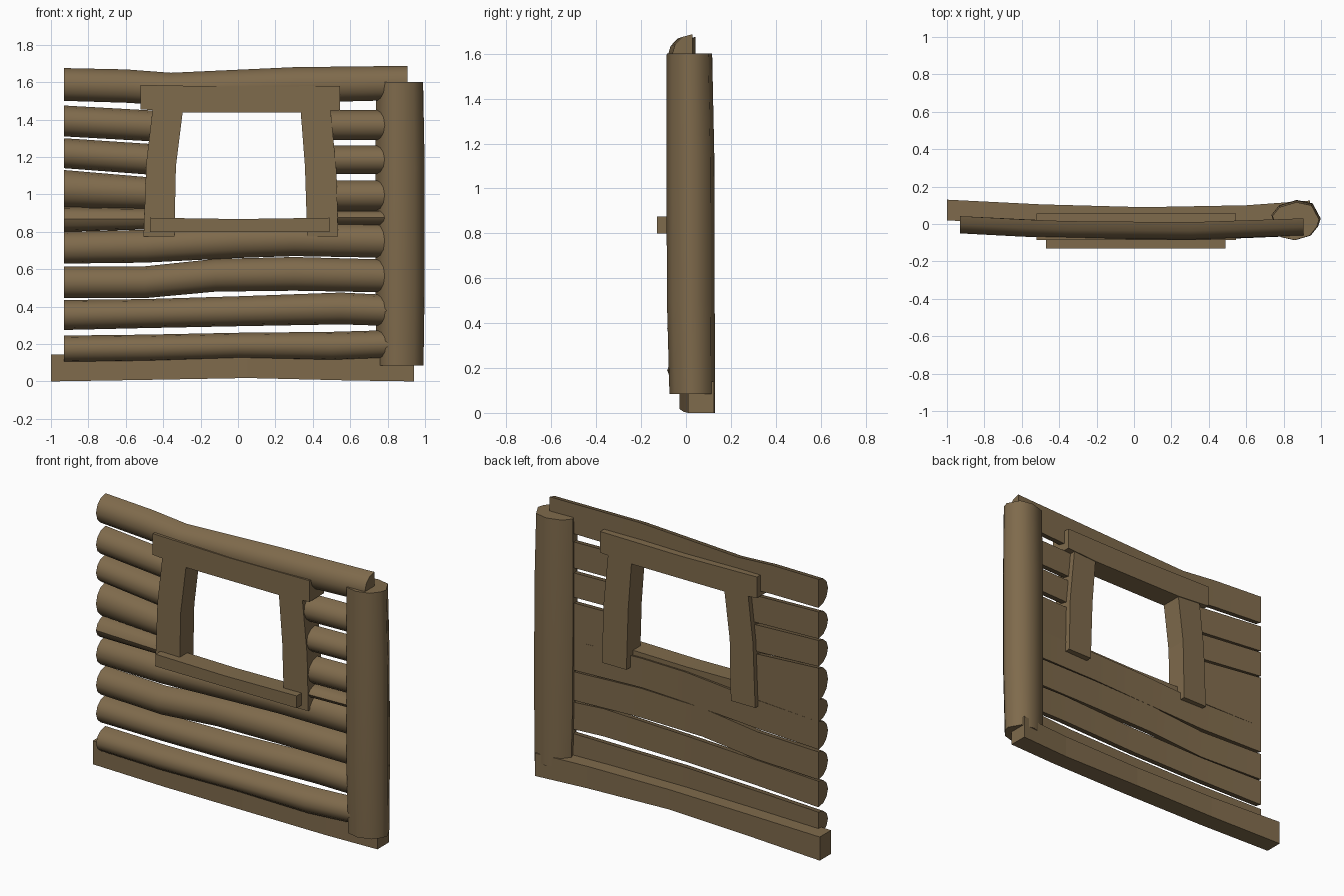
import bpy, bmesh, math

if "Cube" in bpy.data.objects:
    bpy.data.objects.remove(bpy.data.objects["Cube"])

wood = bpy.data.materials.new("weathered brown wood")
wood.diffuse_color = (0.212, 0.145, 0.072, 1)
wood.use_nodes = True
wood.node_tree.nodes["Principled BSDF"].inputs["Base Color"].default_value = wood.diffuse_color


def loft(name, rings, smooth=0):
    """Skin a list of closed rings, cap both ends."""
    bm = bmesh.new()
    vs = [[bm.verts.new(p) for p in r] for r in rings]
    n = len(vs[0])
    for a, b in zip(vs, vs[1:]):
        for i in range(n):
            j = (i + 1) % n
            bm.faces.new((a[i], a[j], b[j], b[i]))
    bm.faces.new(vs[0][::-1])
    bm.faces.new(vs[-1])
    bmesh.ops.recalc_face_normals(bm, faces=bm.faces[:])
    me = bpy.data.meshes.new(name)
    bm.to_mesh(me)
    bm.free()
    me.materials.append(wood)
    ob = bpy.data.objects.new(name, me)
    bpy.context.collection.objects.link(ob)
    if smooth:
        bpy.ops.object.select_all(action='DESELECT')
        ob.select_set(True)
        bpy.context.view_layer.objects.active = ob
        bpy.ops.object.shade_smooth_by_angle(angle=math.radians(smooth))
    return ob


def bow(x):
    """Back plane of the wall, which bulges forward in the middle."""
    return 0.008 + 0.034 * min(1.0, abs(x - 0.1) / 1.0) ** 2


# half-log section: (depth towards front, height factor)
HALF = [(0, -1), (.5, -.87), (.85, -.52), (1, 0), (.85, .52), (.5, .87), (0, 1)]


def log(name, stations):
    rings = []
    for x, lo, hi in stations:
        c, h = (lo + hi) / 2, (hi - lo) / 2
        rings.append([(x, bow(x) - 0.092 * d, c + h * u) for d, u in HALF])
    loft(name, rings, 45)


def board(name, outline, y0, y1):
    loft(name, [[(x, y, z) for x, z in outline] for y in (y0, y1)])


# full-width logs, stations are (x, bottom, top)
full_logs = [
    [(-.93, .10, .245), (-.5, .105, .25), (0, .12, .26), (.5, .11, .265), (.85, .125, .275)],
    [(-.93, .275, .435), (-.5, .285, .44), (0, .295, .455), (.55, .305, .475), (.85, .295, .46)],
    [(-.93, .445, .615), (-.5, .445, .615), (-.12, .48, .655), (.3, .485, .665), (.85, .475, .65)],
    [(-.93, .63, .80), (-.5, .635, .81), (0, .66, .845), (.3, .67, .85), (.85, .66, .84)],
    [(-.93, 1.50, 1.675), (-.6, 1.49, 1.668), (-.36, 1.475, 1.65), (.3, 1.49, 1.68), (.905, 1.505, 1.687)],
]
for i, s in enumerate(full_logs):
    log("top_log" if i == 4 else f"lower_log_{i + 1}", s)

# short logs either side of the window: left end, left inner, right side (bottom, top)
short_logs = [
    ((.80, .935), (.815, .925), (.835, .915)),
    ((.93, 1.13), (.92, 1.085), (.915, 1.075)),
    ((1.14, 1.30), (1.10, 1.265), (1.11, 1.26)),
    ((1.31, 1.475), (1.28, 1.445), (1.29, 1.45)),
]
for i, (a, b, c) in enumerate(short_logs):
    log(f"left_log_{i + 1}", [(-.93, *a), (-.40, *b)])
    log(f"right_log_{i + 1}", [(.43, *c), (.85, *c)])

# bottom sill beam: x, front y, back y, bottom, top
beam = [(-1, .02, .13, 0, .145), (-.5, -.01, .105, .008, .14), (.05, -.03, .09, .018, .14),
        (.6, -.01, .10, .005, .14), (.94, .01, .125, 0, .14)]
loft("sill_beam", [[(x, f, lo), (x, b, lo), (x, b, hi), (x, f, hi)] for x, f, b, lo, hi in beam])

# corner post
section = [(.735, .05), (.755, -.01), (.785, -.068), (.86, -.085), (.945, -.06), (.985, -.01),
           (.998, .03), (.955, .11), (.87, .128), (.775, .10)]
post = []
for z, s, dx, dy in [(.085, .95, 0, .006), (.5, 1, 0, 0), (1.15, 1, 0, -.002), (1.6, .95, -.002, -.006)]:
    post.append([(.87 + (x - .87) * s + dx, .02 + (y - .02) * s + dy, z) for x, y in section])
loft("corner_post", post, 50)

# window frame
board("window_lintel", [(-.52, 1.455), (-.3, 1.437), (.33, 1.437), (.545, 1.45),
                        (.545, 1.58), (0, 1.575), (-.52, 1.585)], -.085, .055)
board("left_jamb", [(-.505, .775), (-.34, .775), (-.332, 1.15), (-.292, 1.47),
                    (-.455, 1.47), (-.49, 1.17)], -.082, .05)
board("right_jamb", [(.37, .775), (.535, .775), (.527, 1.12), (.493, 1.47),
                     (.333, 1.47), (.358, 1.15)], -.082, .05)
board("window_ledge", [(-.47, .80), (.49, .80), (.49, .875), (0, .868), (-.47, .875)], -.13, -.01)
